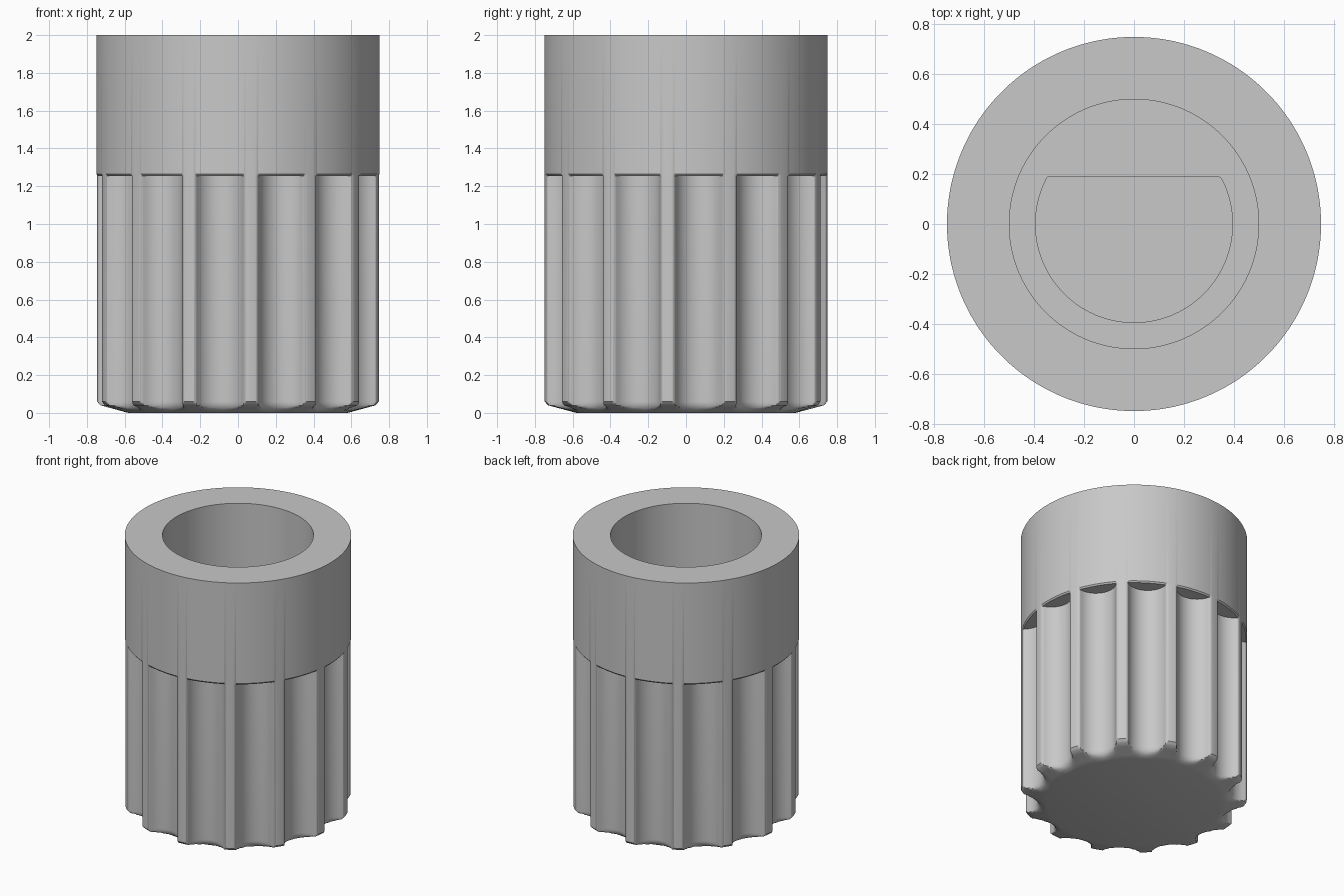
import bpy, bmesh
from math import sin, cos, atan2, acos, hypot, pi, radians

if "Cube" in bpy.data.objects:
    bpy.data.objects.remove(bpy.data.objects["Cube"], do_unlink=True)

FLUTES = 14
OUTER = 0.75          # collar and ridge radius
GROOVE = 0.135        # groove radius
AXIS = 0.778          # distance of groove axis from centre
FILLET = 0.02         # rounding of the ridge edges
BORE = 0.5
FLOOR = 1.25          # floor of the round bore
SHAFT, FLAT = 0.395, 0.19


def lerp(a, b, n):
    return [a + (b - a) * i / n for i in range(n + 1)]


def flute_profile():
    """Polar points (angle, radius) of the fluted outline."""
    d = OUTER - FILLET
    phi = acos((d * d + AXIS ** 2 - (GROOVE + FILLET) ** 2) / (2 * d * AXIS))
    fx, fy = d * cos(phi), d * sin(phi)
    end = atan2(fy, AXIS - fx)
    half = [(AXIS - GROOVE * cos(a), GROOVE * sin(a)) for a in lerp(0, end, 8)]
    half += [(fx + FILLET * cos(a), fy + FILLET * sin(a)) for a in lerp(-end, phi, 5)[1:]]
    polar = [(atan2(y, x), hypot(x, y)) for x, y in half]
    polar = [(-a, r) for a, r in polar[:0:-1]] + polar + [(pi / FLUTES, OUTER)]
    step = 2 * pi / FLUTES
    start = radians(-84.7) + step / 2
    return [(start + k * step + a, r) for k in range(FLUTES) for a, r in polar]


def d_radius(a):
    """Round shaft hole with one flat side."""
    return min(SHAFT, FLAT / sin(a)) if sin(a) > 0.1 else SHAFT


outline = flute_profile()
bm = bmesh.new()
rings = []


def ring(z, radius):
    rings.append([bm.verts.new((radius(a, r) * cos(a), radius(a, r) * sin(a), z))
                  for a, r in outline])


# Fluted grip: rounded groove ends and chamfered ridge tips
ROUND = 0.06
for z in (0, 0.01, 0.02, 0.03, 0.04, 0.05, 0.06):
    inset = ROUND - (ROUND ** 2 - (ROUND - z) ** 2) ** 0.5
    limit = min(0.58 + z * 3.75, 0.73 + (z - 0.04), OUTER) if z < ROUND else OUTER
    ring(z, lambda a, r: min(r - inset, limit))
ring(1.255, lambda a, r: r)

# Collar with a small rounded lower edge
ring(1.255, lambda a, r: max(r, OUTER - 0.008))
ring(1.265, lambda a, r: OUTER)
ring(2, lambda a, r: OUTER)

# Round bore stepping down to the flat-sided shaft hole
ring(2, lambda a, r: BORE)
ring(FLOOR, lambda a, r: BORE)
ring(FLOOR, lambda a, r: d_radius(a))
ring(0.3, lambda a, r: d_radius(a))

for low, high in zip(rings, rings[1:]):
    for i in range(len(low)):
        j = (i + 1) % len(low)
        bm.faces.new((low[i], low[j], high[j], high[i]))
bm.faces.new(rings[0][::-1])
bm.faces.new(rings[-1])
bmesh.ops.remove_doubles(bm, verts=bm.verts, dist=0.0001)
bmesh.ops.recalc_face_normals(bm, faces=bm.faces)

mesh = bpy.data.meshes.new("fluted_knob")
bm.to_mesh(mesh)
bm.free()
knob = bpy.data.objects.new("fluted_knob", mesh)
bpy.context.collection.objects.link(knob)

# Plain grey material
grey = bpy.data.materials.new("plain_grey")
grey.use_nodes = True
colour = (0.58, 0.58, 0.58, 1)
grey.diffuse_color = colour
grey.node_tree.nodes["Principled BSDF"].inputs["Base Color"].default_value = colour
mesh.materials.append(grey)

bpy.ops.object.select_all(action='DESELECT')
knob.select_set(True)
bpy.context.view_layer.objects.active = knob
bpy.ops.object.shade_smooth_by_angle(angle=radians(35))
